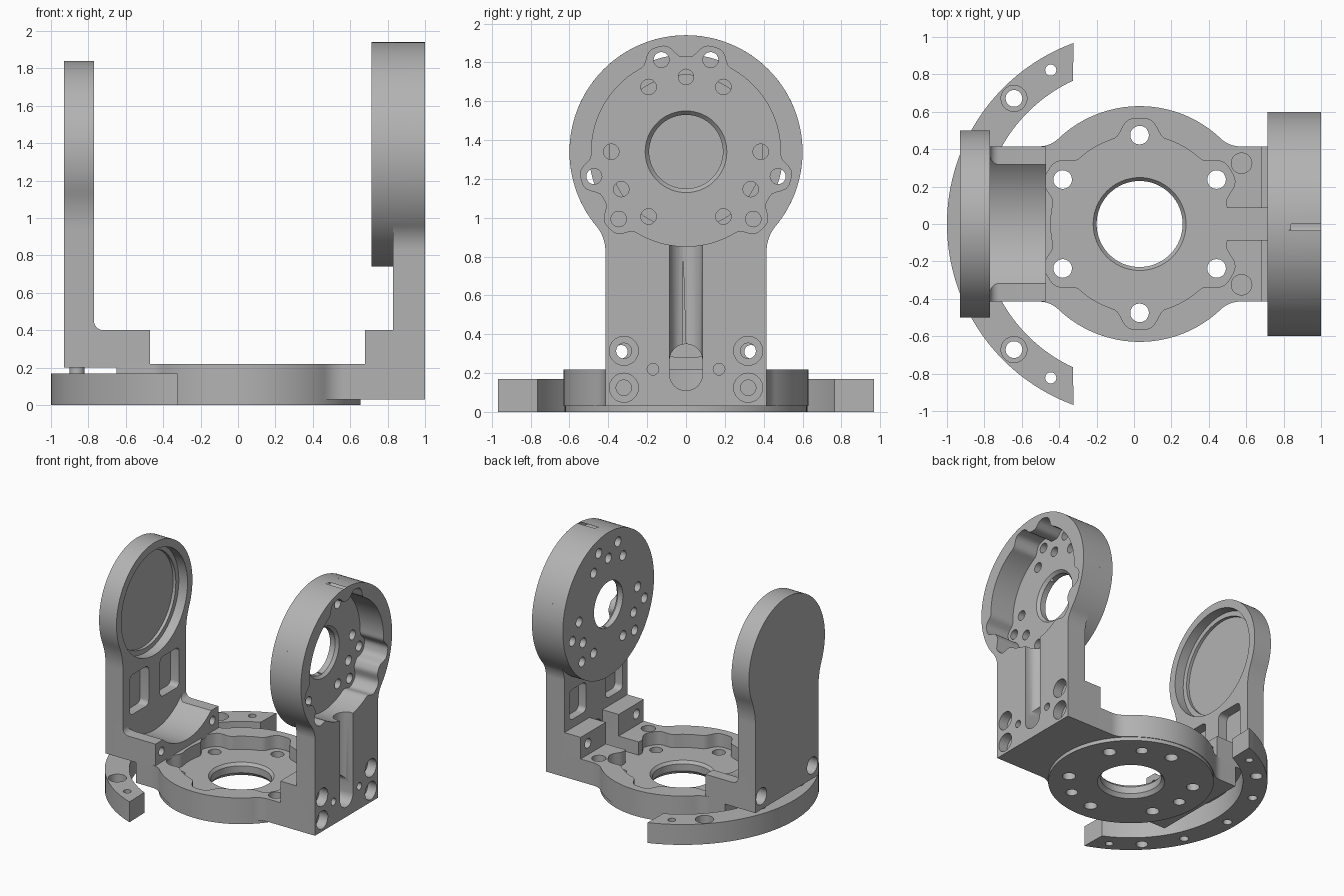
import bpy, bmesh
from math import sin, cos, pi, radians, sqrt, atan2, exp

if "Cube" in bpy.data.objects:
    bpy.data.objects.remove(bpy.data.objects["Cube"], do_unlink=True)

metal = bpy.data.materials.new("machined grey")
metal.use_nodes = True
GREY = (0.45, 0.45, 0.45, 1)
metal.diffuse_color = GREY
metal.node_tree.nodes["Principled BSDF"].inputs["Base Color"].default_value = GREY

CX = 0.03      # axis of the base ring
CZ = 1.34      # height of the pivot axis


# ---- outlines (lists of 2D points) ----
def arc(c, r, a0, a1, n=24):
    return [(c[0] + r * cos(radians(a0 + (a1 - a0) * i / n)),
             c[1] + r * sin(radians(a0 + (a1 - a0) * i / n))) for i in range(n + 1)]


def circle(c, r, n=32):
    return arc(c, r, 0, 360, n)[:-1]


def polar(c, r, deg):
    return (c[0] + r * cos(radians(deg)), c[1] + r * sin(radians(deg)))


def rect(u0, v0, u1, v1, r=0.0):
    if not r:
        return [(u0, v0), (u1, v0), (u1, v1), (u0, v1)]
    corners = [(u1 - r, v1 - r), (u0 + r, v1 - r), (u0 + r, v0 + r), (u1 - r, v0 + r)]
    return [p for i, c in enumerate(corners) for p in arc(c, r, 90 * i, 90 * i + 90, 6)]


def scalloped(c, r, bump, width, angles):
    """Circle with smooth outward bumps at the given angles."""
    pts = []
    for i in range(180):
        a = 2 * i
        k = max(exp(-(radians((a - b + 180) % 360 - 180) / width) ** 4) for b in angles)
        pts.append(polar(c, r + bump * k, a))
    return pts


def neck(r, w, f, end, stop):
    """Straight arm of half width w flowing by fillet f into a circle of radius r."""
    d = sqrt((r + f) ** 2 - (w + f) ** 2)
    a = atan2(w + f, d) * 180 / pi
    return [(end, w)] + arc((d, w + f), f, -90, a - 180, 10) + arc((0, 0), r, a, stop, 40)[1:]


def upright_outline(r, w, f, bottom):
    half = [(v, CZ - u) for u, v in neck(r, w, f, CZ - bottom, 180)]
    return half + [(-y, z) for y, z in reversed(half[:-1])]


# ---- solids ----
AXES = {"x": lambda u, v, h: (h, u, v), "y": lambda u, v, h: (u, h, v),
        "z": lambda u, v, h: (u, v, h)}


def prisms(name, axis, items):
    """Extrude outlines along an axis; item = (outline, low, high[, top scale])."""
    bm = bmesh.new()
    place = AXES[axis]
    for loop, lo, hi, *grow in items:
        g = grow[0] if grow else 1
        n = len(loop)
        mu, mv = sum(p[0] for p in loop) / n, sum(p[1] for p in loop) / n
        a = [bm.verts.new(place(u, v, lo)) for u, v in loop]
        b = [bm.verts.new(place(mu + (u - mu) * g, mv + (v - mv) * g, hi)) for u, v in loop]
        bm.faces.new(a[::-1])
        bm.faces.new(b)
        for i in range(n):
            j = (i + 1) % n
            bm.faces.new((a[i], a[j], b[j], b[i]))
    bmesh.ops.recalc_face_normals(bm, faces=bm.faces)
    me = bpy.data.meshes.new(name)
    bm.to_mesh(me)
    bm.free()
    ob = bpy.data.objects.new(name, me)
    me.materials.append(metal)
    bpy.context.scene.collection.objects.link(ob)
    return ob


def boolean(ob, axis, items, op="DIFFERENCE"):
    tool = prisms("cutter", axis, items)
    tool.hide_render = True
    mod = ob.modifiers.new("cut", "BOOLEAN")
    mod.operation, mod.solver, mod.object = op, "EXACT", tool
    bpy.context.view_layer.objects.active = ob
    bpy.ops.object.modifier_apply(modifier=mod.name)
    bpy.data.objects.remove(tool, do_unlink=True)


def holes(centres, r, lo, hi):
    return [(circle(c, r, 20), lo, hi) for c in centres]


def pair(y, z):
    return [(-y, z), (y, z)]


# ---- base plate: ring with an arm to each upright ----
C = (CX, 0)
right = neck(0.63, 0.415, 0.15, 0.83 - CX, 90)
left = [(-u, v) for u, v in neck(0.63, 0.415, 0.15, 0.68, 90)]
top = right + left[-2::-1]
outline = [(u + CX, v) for u, v in top] + [(u + CX, -v) for u, v in reversed(top)]
base = prisms("base_plate", "z", [(outline, 0.03, 0.22)])
boolean(base, "z", [(circle(C, 0.625, 96), 0, 0.1)], "UNION")
hexagon = range(30, 390, 60)
boolean(base, "z", [(scalloped(C, 0.475, 0.09, 0.2, hexagon), 0.11, 0.5)])
boolean(base, "z", [(circle(C, 0.23, 64), -0.1, 0.3)])
boolean(base, "z", [(circle(C, 0.255, 64), -0.001, 0.03, 0.23 / 0.255)])
boolean(base, "z", [(circle(C, 0.228, 64), 0.085, 0.112, 0.25 / 0.228)])
boolean(base, "z", holes([polar(C, 0.475, a) for a in hexagon], 0.05, -0.1, 0.3)
        + holes([polar(C, 0.475, a) for a in (60, 180, 300)], 0.045, -0.1, 0.05)
        + holes([(0.575, -0.325), (0.575, 0.325)], 0.055, 0.13, 0.3))
boolean(base, "x", [(rect(-0.085, 0.11, 0.085, 0.4), 0.45, 0.9)])

# ---- left upright: closed cup on a slim neck, with a saddle foot ----
left_up = prisms("left_upright", "x", [(upright_outline(0.5, 0.415, 0.5, 0.2), -0.93, -0.77)])
foot = [(-0.85, 0.2), (-0.47, 0.2), (-0.47, 0.4)] + arc((-0.72, 0.45), 0.05, 270, 180, 6) + [(-0.85, 0.45)]
boolean(left_up, "y", [(foot, -0.415, 0.415)], "UNION")
boolean(left_up, "x", [(circle((0, 0.76), 0.48, 96), -0.77, -0.4)])
boolean(left_up, "x", [(circle((0, CZ), 0.435, 96), -0.85, -0.7)])
boolean(left_up, "x", [(circle((0, CZ), 0.395, 96), -0.875, -0.8)])
boolean(left_up, "x", [(rect(s - 0.125, 0.52, s + 0.125, 0.85, 0.04), -0.85, -0.7) for s in (-0.2, 0.2)])
boolean(left_up, "x", holes(pair(0.335, 0.31), 0.035, -1, -0.4))
boolean(left_up, "x", holes(pair(0.335, 0.31), 0.07, -1, -0.83))

# ---- right upright: thick scalloped housing on a wide neck ----
P = (0, CZ)
right_up = prisms("right_upright", "x", [(upright_outline(0.6, 0.415, 0.2, 0.03), 0.83, 1.0)])
boolean(right_up, "x", [(circle(P, 0.6, 128), 0.715, 0.84)], "UNION")
lug = [(0.68, 0.21), (0.68, 0.4), (0.84, 0.4), (0.84, 0.03), (0.72, 0.03), (0.72, 0.21)]
boolean(right_up, "y", [(lug, -0.415, 0.415)], "UNION")
scallops = (75, 105, 195, 225, 315, 345)
boolean(right_up, "x", [(scalloped(P, 0.487, 0.07, 0.15, scallops), 0.785, 1.1)])
boolean(right_up, "x", [(circle(P, 0.19, 64), 0.6, 1.1)])
boolean(right_up, "x", [(circle(P, 0.188, 64), 0.76, 0.787, 0.212 / 0.188)])
inner = [polar(P, 0.385, t + s) for t in (90, 210, 330) for s in (-30, 0, 30)]
boolean(right_up, "x", holes(inner + [polar(P, 0.49, a) for a in scallops], 0.04, 0.6, 1.1))

# groove, slot and weight-saving pockets in the neck
groove = arc((0.98, 0), 0.085, 90, 270, 16) + [(1.1, -0.085), (1.1, 0.085)]
boolean(right_up, "z", [(groove, 0.25, 0.95)])
boolean(right_up, "x", [(rect(-0.085, 0.11, 0.085, 0.35, 0.084), 0.6, 1.1)])
boolean(right_up, "x", [(rect(-0.085, 0.11, 0.085, 0.5), 0.6, 0.83)])
boolean(right_up, "x", [(rect(s - 0.11, 0.47, s + 0.11, 0.72, 0.04), 0.7, 0.9) for s in (-0.24, 0.24)])

# counterbored bolt holes and dowel holes
bolts = pair(0.32, 0.315) + pair(0.32, 0.125)
boolean(right_up, "x", holes(bolts, 0.04, 0.6, 1.1) + holes(pair(0.17, 0.22), 0.03, 0.9, 1.1))
boolean(right_up, "x", holes(bolts, 0.075, 0.92, 1.1))

# ---- curved index bar under the left upright ----
bar = prisms("index_bar", "z", [(arc(C, 1.03, 110, 250, 64) + arc(C, 0.845, 245, 115, 64), 0, 0.17)])
sides = (1, -1)
boolean(bar, "z", holes([polar(C, 0.95, 180 + s * 60) for s in sides], 0.03, -0.1, 0.3)
        + holes([polar(C, 0.95, 180 + s * 45) for s in sides], 0.045, -0.1, 0.3)
        + holes([polar(C, 0.95, a) for a in (155, 180, 205)], 0.035, -0.1, 0.06))
boolean(bar, "z", holes([polar(C, 0.95, 180 + s * 45) for s in sides], 0.07, 0.06, 0.3))

# spacers joining the bar to the upright
prisms("bar_spacers", "z", holes([(-0.86, -0.25), (-0.86, 0.25)], 0.04, 0.16, 0.21))

# ---- smooth shading with sharp edges ----
parts = [o for o in bpy.context.scene.objects if o.type == "MESH" and metal.name in o.data.materials]
bpy.ops.object.select_all(action="DESELECT")
for o in parts:
    o.select_set(True)
bpy.context.view_layer.objects.active = parts[0]
bpy.ops.object.shade_smooth_by_angle(angle=radians(30))
